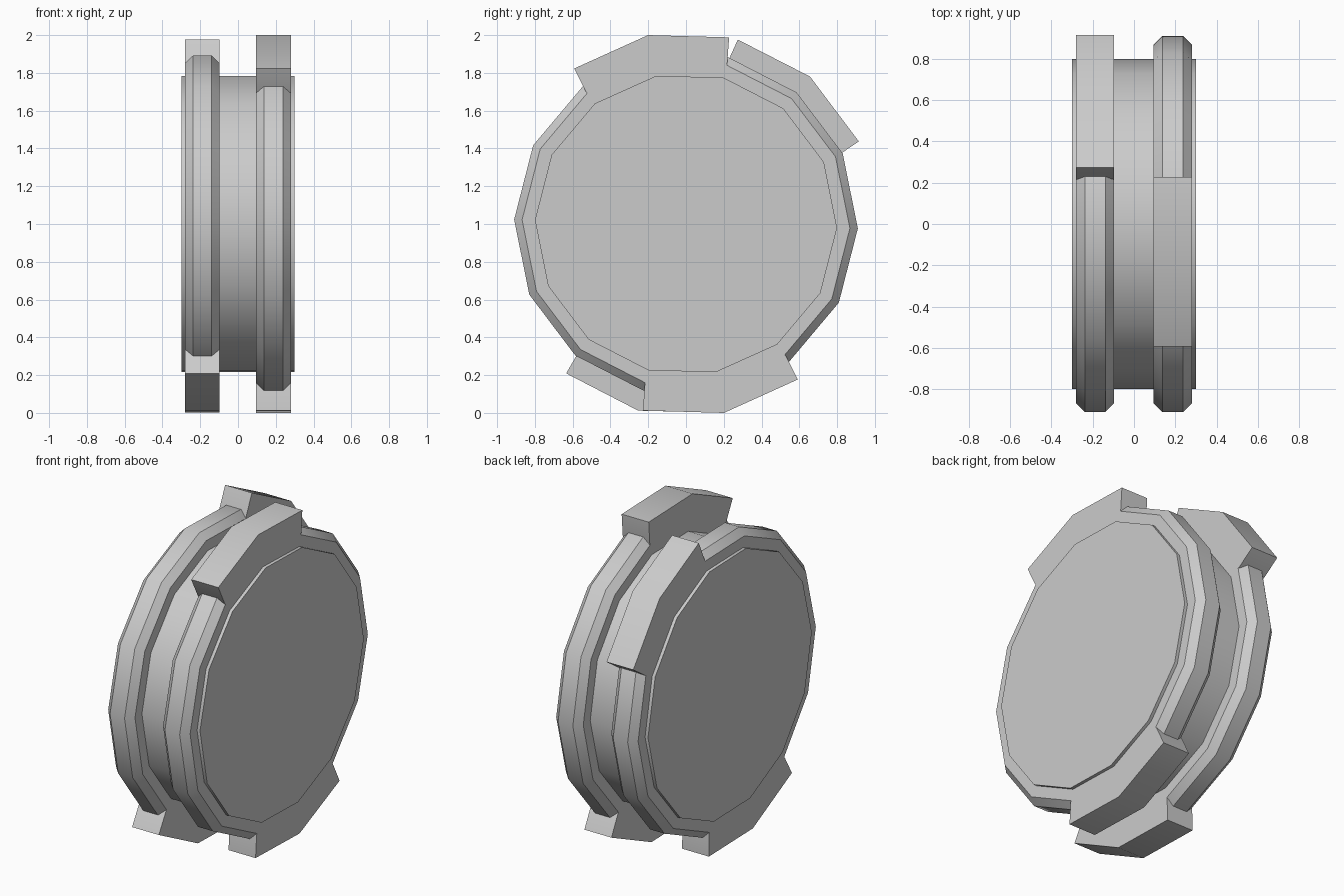
import bpy, bmesh
from math import sin, cos, radians, tau

if "Cube" in bpy.data.objects:
    bpy.data.objects.remove(bpy.data.objects["Cube"])

N = 14                     # sides of the wheel
STEP = tau / N
START = radians(-1.5)
CZ = 1.0


def point(x, r, k, shift=0.0):
    a = START + k * STEP + shift
    return (x, r * cos(a), CZ + r * sin(a))


def finish(name, bm):
    bmesh.ops.recalc_face_normals(bm, faces=bm.faces)
    mesh = bpy.data.meshes.new(name)
    bm.to_mesh(mesh)
    bm.free()
    ob = bpy.data.objects.new(name, mesh)
    bpy.context.collection.objects.link(ob)
    bpy.ops.object.select_all(action='DESELECT')
    ob.select_set(True)
    bpy.context.view_layer.objects.active = ob
    bpy.ops.object.shade_smooth_by_angle(angle=radians(30))
    return ob


def lathe(name, profile, closed):
    """Spin an (x, radius) profile around the wheel axis."""
    bm = bmesh.new()
    rows = [[bm.verts.new(point(x, r, k)) for x, r in profile] for k in range(N)]
    m = len(profile)
    for k in range(N):
        a, b = rows[k], rows[(k + 1) % N]
        for i in range(m if closed else m - 1):
            j = (i + 1) % m
            bm.faces.new((a[i], a[j], b[j], b[i]))
    if not closed:
        bm.faces.new([row[0] for row in rows])
        bm.faces.new([row[-1] for row in rows])
    return finish(name, bm)


def lug(name, x0, x1, k):
    """Raised block covering two wheel segments from corner k."""
    inset = radians(1.34)
    outline = [(0.78, k, 0), (0.88, k, 0), (1.014, k, inset), (1.02, k + 1, 0),
               (1.014, k + 2, -inset), (0.88, k + 2, 0), (0.78, k + 2, 0), (0.78, k + 1, 0)]
    bm = bmesh.new()
    a = [bm.verts.new(point(x0, *p)) for p in outline]
    b = [bm.verts.new(point(x1, *p)) for p in outline]
    bm.faces.new(a)
    bm.faces.new(b)
    for i in range(len(a)):
        j = (i + 1) % len(a)
        bm.faces.new((a[i], a[j], b[j], b[i]))
    return finish(name, bm)


# Central drum
lathe("drum", [(-0.30, 0.80), (0.30, 0.80)], closed=False)

# Two chamfered rims, each with an upper and a lower lug
for side, x0, x1, corners in (("left", -0.28, -0.097, (1, 9)),
                              ("right", 0.095, 0.28, (3, 10))):
    c = 0.042
    lathe(side + "_rim", [(x0, 0.78), (x0, 0.868), (x0 + c, 0.91),
                          (x1 - c, 0.91), (x1, 0.868), (x1, 0.78)], closed=True)
    for label, k in zip(("upper", "lower"), corners):
        lug(f"{side}_{label}_lug", x0, x1, k)
